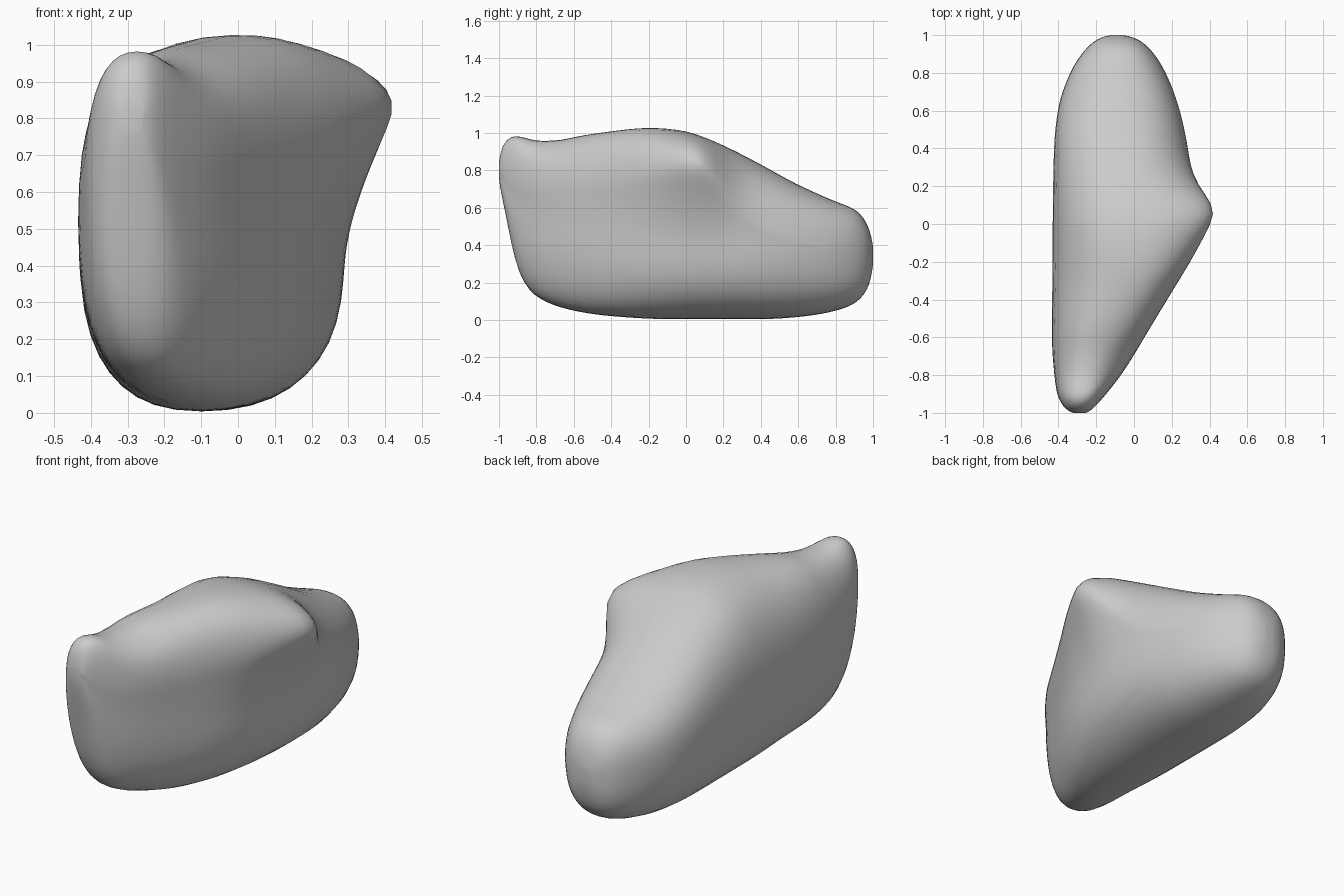
import bpy, bmesh, math

cube = bpy.data.objects.get("Cube")
if cube:
    bpy.data.objects.remove(cube, do_unlink=True)

SECTIONS = 60      # slices from front to back
QUARTER = 10       # points per quarter of a slice

# Outline curves along the length, as (y, value)
right_x = [(-1, -.255), (-.97, -.21), (-.9, -.147), (-.8, -.068), (-.6, .057), (-.4, .178),
           (-.2, .303), (0, .415), (.07, .45), (.12, .418), (.2, .345), (.3, .303),
           (.4, .287), (.6, .243), (.8, .168), (.92, .09), (.975, .025), (1, -.06)]
belly_x = [(-1, -.26), (-.97, -.215), (-.9, -.155), (-.8, -.08), (-.6, .042), (-.4, .15),
           (-.2, .228), (0, .272), (.12, .285), (.25, .289), (.4, .28), (.6, .241),
           (.8, .167), (.92, .09), (.975, .025), (1, -.06)]
left_x = [(-1, -.32), (-.97, -.37), (-.9, -.408), (-.8, -.423), (-.6, -.437),
          (0, -.434), (.4, -.427), (.6, -.407), (.8, -.34), (.92, -.262), (.975, -.2), (1, -.12)]
top_z = [(-1, .84), (-.97, .95), (-.91, .988), (-.78, .96), (-.68, .963), (-.58, .985),
         (-.4, 1.012), (-.2, 1.032), (0, 1.015), (.1, .98), (.2, .937), (.3, .888), (.4, .835),
         (.6, .725), (.8, .635), (.9, .595), (.96, .53), (1, .39)]
base_z = [(-1, .76), (-.97, .6), (-.93, .39), (-.89, .24), (-.8, .12), (-.6, .045),
          (-.4, .016), (-.1, 0), (.4, 0), (.6, .012), (.8, .046), (.9, .085), (.97, .165), (1, .3)]

# Where each slice reaches its widest, highest and lowest points
right_z = [(-1, .81), (-.8, .7), (-.4, .74), (0, .82), (.07, .83), (.2, .7),
           (.4, .48), (.8, .38), (1, .35)]
belly_z = [(-1, .8), (-.9, .58), (-.7, .46), (-.3, .4), (.5, .37), (1, .34)]
left_z = [(-1, .81), (-.9, .68), (-.7, .55), (0, .45), (1, .35)]
top_x = [(-1, -.29), (-.9, -.27), (-.6, -.19), (-.2, 0), (.2, -.03), (1, -.09)]
base_x = [(-1, -.29), (-.8, -.24), (-.3, -.11), (1, -.09)]

# Roundness of the upper right quarter
upper_right = [(-1, 2.2), (-.7, 2.4), (0, 2.2), (.3, 2.15), (1, 2.5)]


def angle(y):
    return math.acos(max(-1, min(1, -y)))


def curve(keys, t):
    """Smooth curve through the keys, without overshoot."""
    pts = [(angle(y), v) for y, v in keys]
    slopes = [(b[1] - a[1]) / (b[0] - a[0]) for a, b in zip(pts, pts[1:])]
    tangents = [0]
    for a, b in zip(slopes, slopes[1:]):
        tangents.append(2 * a * b / (a + b) if a * b > 0 else 0)
    tangents.append(0)
    for i, (a, b) in enumerate(zip(pts, pts[1:])):
        if t <= b[0] or i == len(slopes) - 1:
            h = b[0] - a[0]
            u = min(1, (t - a[0]) / h)
            blend = u * u * (3 - 2 * u)
            ease_in = u * (1 - u) ** 2
            ease_out = u * u * (u - 1)
            return (a[1] + (b[1] - a[1]) * blend
                    + h * (tangents[i] * ease_in + tangents[i + 1] * ease_out))


def rounded_quarter(side, pole, power, backwards=False):
    """Points from side to pole, or from pole to side."""
    points = []
    for k in range(QUARTER):
        f = k / QUARTER
        a = (1 - f if backwards else f) * math.pi / 2
        c = max(0, math.cos(a)) ** (2 / power)
        s = max(0, math.sin(a)) ** (2 / power)
        points.append((pole[0] + (side[0] - pole[0]) * c,
                       side[1] + (pole[1] - side[1]) * s))
    return points


def slice_points(t):
    """One closed slice: rounded quarters and a flare up to the side beak."""
    right = (curve(right_x, t), curve(right_z, t))
    belly = (curve(belly_x, t), curve(belly_z, t))
    top = (curve(top_x, t), curve(top_z, t))
    left = (curve(left_x, t), curve(left_z, t))
    base = (curve(base_x, t), curve(base_z, t))
    points = rounded_quarter(right, top, curve(upper_right, t))
    points += rounded_quarter(left, top, 2.5, True)
    points += rounded_quarter(left, base, 2.5)
    points += rounded_quarter(belly, base, 2.3, True)
    for k in range(QUARTER):
        f = k / QUARTER
        points.append((belly[0] + (right[0] - belly[0]) * f ** 1.5,
                       belly[1] + (right[1] - belly[1]) * f))
    return [(x, -math.cos(t), z) for x, z in points]


# Loft the slices into one closed body
bm = bmesh.new()
rings = []
for i in range(SECTIONS + 1):
    ring = [bm.verts.new(p) for p in slice_points(math.pi * i / SECTIONS)]
    rings.append(ring)
count = len(rings[0])
for a, b in zip(rings, rings[1:]):
    for k in range(count):
        n = (k + 1) % count
        bm.faces.new((a[k], a[n], b[n], b[k]))
bm.faces.new(rings[0])
bm.faces.new(rings[-1])

# Notch scooped from the upper right edge near the front
for v in bm.verts:
    x, y, z = v.co
    along = max(0, 1 - abs(y + .72) / .16)
    across = max(0, min(1, (x + .2 - (y + .8) * .6) / .08))
    if z > .85:
        v.co.z -= (z - .85) * .35 * along * across

# Soften the creases, keeping the two end slices in place
inner = [v for ring in rings[2:-2] for v in ring]
for _ in range(4):
    bmesh.ops.smooth_vert(bm, verts=inner, factor=.5,
                          use_axis_x=True, use_axis_y=False, use_axis_z=True)

bmesh.ops.recalc_face_normals(bm, faces=bm.faces)
mesh = bpy.data.meshes.new("rounded_body")
bm.to_mesh(mesh)
bm.free()
body = bpy.data.objects.new("rounded_body", mesh)
bpy.context.collection.objects.link(body)

# Plain grey surface
grey = bpy.data.materials.new("plain grey")
grey.use_nodes = True
colour = (.6, .6, .6, 1)
grey.diffuse_color = colour
grey.node_tree.nodes["Principled BSDF"].inputs["Base Color"].default_value = colour
mesh.materials.append(grey)

bpy.context.view_layer.objects.active = body
body.select_set(True)
bpy.ops.object.shade_smooth_by_angle(angle=math.radians(50))
